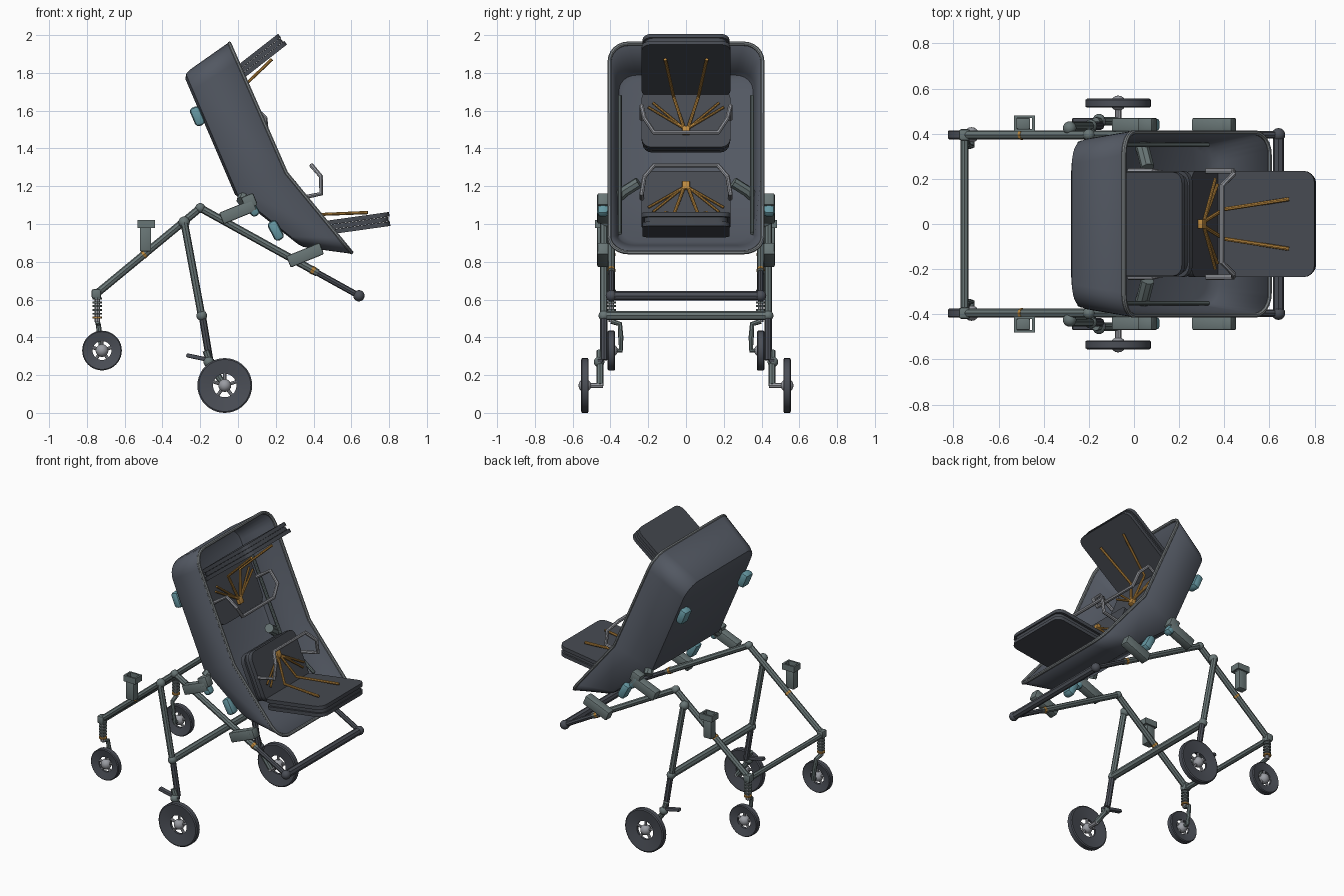
import bpy, bmesh
from math import sin, cos, pi, radians
from mathutils import Vector, Matrix

if "Cube" in bpy.data.objects:
    bpy.data.objects.remove(bpy.data.objects["Cube"])


def material(name, r, g, b):
    m = bpy.data.materials.new(name)
    m.use_nodes = True
    m.diffuse_color = (r, g, b, 1)
    m.node_tree.nodes["Principled BSDF"].inputs["Base Color"].default_value = (r, g, b, 1)
    return m


SHELL = material("slate shell", .085, .097, .122)
FABRIC = material("dark fabric", .062, .069, .083)
RUBBER = material("dark rubber", .07, .077, .094)
FRAME = material("grey green frame", .14, .18, .18)
STEEL = material("light steel", .32, .33, .36)
TRIM = material("grey trim", .2, .22, .23)
STRAP = material("orange strap", .5, .25, .05)
TEAL = material("teal clip", .13, .31, .36)


def finish(name, bm, mat):
    bmesh.ops.recalc_face_normals(bm, faces=bm.faces)
    me = bpy.data.meshes.new(name)
    bm.to_mesh(me)
    bm.free()
    me.materials.append(mat)
    ob = bpy.data.objects.new(name, me)
    bpy.context.collection.objects.link(ob)
    smooth(ob)
    return ob


def activate(ob):
    bpy.ops.object.select_all(action='DESELECT')
    ob.select_set(True)
    bpy.context.view_layer.objects.active = ob


def smooth(ob):
    activate(ob)
    bpy.ops.object.shade_smooth_by_angle(angle=radians(35))


def tube(name, pts, r, mat, cyclic=False):
    cu = bpy.data.curves.new(name, 'CURVE')
    cu.dimensions = '3D'
    cu.bevel_depth = r
    cu.bevel_resolution = 2
    cu.use_fill_caps = True
    sp = cu.splines.new('POLY')
    sp.points.add(len(pts) - 1)
    for p, co in zip(sp.points, pts):
        p.co = (*co, 1)
    sp.use_cyclic_u = cyclic
    cu.materials.append(mat)
    ob = bpy.data.objects.new(name, cu)
    bpy.context.collection.objects.link(ob)
    activate(ob)
    bpy.ops.object.convert(target='MESH')
    smooth(bpy.context.object)


def box(name, M, size, mat, axis=None, radius=.02):
    """Box placed by a matrix; edges along one axis (or all edges) are rounded."""
    bm = bmesh.new()
    bmesh.ops.create_cube(bm, size=1)
    bmesh.ops.scale(bm, vec=size, verts=bm.verts)
    edges = list(bm.edges)
    if axis is not None:
        edges = [e for e in edges
                 if abs((e.verts[0].co - e.verts[1].co).normalized()[axis]) > .9]
    if radius:
        bmesh.ops.bevel(bm, geom=edges, offset=radius, segments=4 if axis is not None else 2,
                        affect='EDGES', profile=.5)
    bm.transform(M)
    return finish(name, bm, mat)


def at(x, y, z, tilt=0):
    return Matrix.Translation((x, y, z)) @ Matrix.Rotation(radians(-tilt), 4, 'Y')


def ball(name, co, r, mat):
    bm = bmesh.new()
    bmesh.ops.create_uvsphere(bm, u_segments=16, v_segments=10, radius=r)
    bm.transform(Matrix.Translation(co))
    finish(name, bm, mat)


# Tub shell: bent back panel with flared rounded walls
BACK = [Vector(p) for p in ((-.28, 0, 1.79), (-.01, 0, 1.16), (.34, 0, .885))]
RIM = [Vector(p) for p in ((-.045, 0, 1.955), (.255, 0, 1.27), (.60, 0, .85))]
KINK = .58


def tub_point(s, y, d):
    i, f = (0, s / KINK) if s < KINK else (1, (s - KINK) / (1 - KINK))
    p = BACK[i].lerp(BACK[i + 1], f).lerp(RIM[i].lerp(RIM[i + 1], f), d)
    return Vector((p.x, y, p.z))


def tub_loop(d, w, inset, r=.1):
    rs = r / 1.25
    arc = [k * pi / 12 for k in range(7)]
    half = [(inset + rs * (1 - cos(a)), w - r + r * sin(a)) for a in arc]
    half += [(KINK, w)]
    half += [(1 - inset - rs * (1 - sin(a)), w - r + r * cos(a)) for a in arc]
    loop = half + [(s, -y) for s, y in reversed(half)]
    return [tub_point(s, y, d) for s, y in loop]


bm = bmesh.new()
rows = [[bm.verts.new(p) for p in tub_loop(*a)]
        for a in ((1, .405, 0), (.14, .37, 0), (.04, .36, .005), (0, .335, .02))]
n = len(rows[0])
for a, b in zip(rows, rows[1:]):
    for i in range(n):
        bm.faces.new((a[i], a[(i + 1) % n], b[(i + 1) % n], b[i]))
for i in range(n // 2 - 1):
    b = rows[-1]
    bm.faces.new((b[i], b[i + 1], b[n - 2 - i], b[n - 1 - i]))
tub = finish("tub_shell", bm, SHELL)
solid = tub.modifiers.new("thickness", 'SOLIDIFY')
solid.thickness = .015
solid.offset = 0
tube("tub_rim", tub_loop(1, .405, 0), .011, TRIM, True)

# Two facing seats, mirrored along the tub back
T = Vector((.39, 0, -.92)).normalized()
N = Vector((.92, 0, .39)).normalized()
Y = Vector((0, 1, 0))


def seat(tag, hub, p):
    M = Matrix.Translation(hub) @ Matrix((N, Y, p)).transposed().to_4x4()
    for k, w in enumerate((.47, .44, .46)):
        # backrest layers, then base layers below the sitting surface
        c = Matrix.Translation((-.016 - .034 * k, 0, .065))
        box(f"{tag}_backrest_{k}", M @ c, (.03, w, .33 - .01 * k), FABRIC, 0, .05)
        c = Matrix.Translation((0, 0, .2)) @ Matrix.Rotation(radians(-15), 4, 'Y') \
            @ Matrix.Translation((.205, 0, .014 + .025 * k))
        box(f"{tag}_base_{k}", M @ c, (.45 - (.47 - w) / 2, w, .024), FABRIC, 2, .05)
    box(f"{tag}_buckle", M @ at(.012, 0, -.01), (.025, .04, .045), STRAP, None, .004)

    def local(pts):
        return [M @ Vector(q) for q in pts]
    for s in (1, -1):
        tube(f"{tag}_leg_strap", local([(.015, .01 * s, 0), (.04, .065 * s, .17),
                                        (.31, .11 * s, .272)]), .009, STRAP)
        for off in (0, .025):
            tube(f"{tag}_hip_strap", local([(.015, .01 * s, 0),
                                            (.02, (.2 - off) * s, .12 + off)]), .007, STRAP)
    side = [(.0, .235, .06), (.122, .235, .084), (.157, .22, 0), (.134, .17, -.073)]
    tube(f"{tag}_bumper_bar", local(side + [(a, -y, b) for a, y, b in reversed(side)]),
         .012, STEEL)


seat("upper_seat", Vector((0, 0, 1.50)), -T)
seat("lower_seat", Vector((.295, 0, 1.19)), T)


def wheel(tag, x, y, z, R, hole):
    """Dished tyre ring, spokes and hub, turned about the y axis."""
    bm = bmesh.new()
    prof = [(hole, -.008), (R * .95, -.02), (R, -.015), (R, .015), (R * .95, .02), (hole, .008)]
    seg = 40
    rings = [[bm.verts.new((x + r * cos(2 * pi * i / seg), y + h, z + r * sin(2 * pi * i / seg)))
              for r, h in prof] for i in range(seg)]
    for i in range(seg):
        a, b = rings[i], rings[(i + 1) % seg]
        for k in range(6):
            bm.faces.new((a[k], a[k - 1], b[k - 1], b[k]))
    finish(f"{tag}_tyre", bm, RUBBER)
    for k in range(5):
        a = 2 * pi * k / 5 + pi / 2
        tube(f"{tag}_spoke", [(x, y, z), (x + hole * 1.05 * cos(a), y, z + hole * 1.05 * sin(a))],
             .009, STEEL)
    ball(f"{tag}_hub", (x, y, z), .034, STEEL)


for s, side in ((1, "back"), (-1, "front")):
    y, yl = .395 * s, .435 * s
    # Main frame tubes and joints
    top = Vector((-.2, y, 1.085))
    nose = Vector((-.75, y, .63))
    tail = Vector((.64, y, .62))
    tube(f"{side}_nose_tube", [nose, top], .02, FRAME)
    tube(f"{side}_seat_tube", [top, top.lerp(tail, .74)], .02, FRAME)
    tube(f"{side}_handle_tube", [top.lerp(tail, .72), tail], .016, RUBBER)
    tube(f"{side}_leg_upper", [(-.285, yl, 1.01), (-.19, yl, .5)], .02, FRAME)
    tube(f"{side}_leg_lower", [(-.19, yl, .52), (-.15, yl, .28)], .019, RUBBER)
    ball(f"{side}_top_joint", top, .026, FRAME)
    ball(f"{side}_leg_joint", (-.285, yl - .01 * s, 1.01), .03, FRAME)
    ball(f"{side}_leg_sleeve", (-.192, yl, .515), .028, FRAME)
    ball(f"{side}_handle_end", tail, .03, RUBBER)
    for name, a, b, f in (("nose", nose, top, .45), ("tail", top, tail, .7)):
        tube(f"{side}_{name}_band", [a.lerp(b, f), a.lerp(b, f + .02)], .022, STRAP)

    # Large wheel, swing link and axle
    wheel(f"{side}_large_wheel", -.07, .535 * s, .145, .145, .062)
    tube(f"{side}_swing_link", [(-.17, .455 * s, .33), (-.14, .455 * s, .24),
                                (-.07, .455 * s, .145)], .018, FRAME)
    tube(f"{side}_axle", [(-.07, .44 * s, .145), (-.07, .535 * s, .145)], .014, STEEL)
    box(f"{side}_brake_lever", at(-.2, .455 * s, .29, -12), (.15, .03, .022), RUBBER, None, .006)
    ball(f"{side}_damper", (-.155, .46 * s, .27), .028, FRAME)

    # Small wheel with sprung fork
    wheel(f"{side}_small_wheel", -.72, y, .33, .105, .05)
    tube(f"{side}_caster_post", [(-.745, y, .65), (-.745, y, .48)], .015, STEEL)
    box(f"{side}_caster_head", at(-.75, y, .63), (.05, .05, .05), FRAME, None, .01)
    tube(f"{side}_caster_band", [(-.745, y, .5), (-.745, y, .51)], .026, STRAP)
    for k in range(5):
        z = .52 + .02 * k
        tube(f"{side}_spring_coil", [(-.745, y, z), (-.745, y, z + .01)], .025, FRAME)
    tube(f"{side}_fork", [(-.745, y, .485), (-.74, .35 * s, .47), (-.73, .345 * s, .4),
                          (-.72, .345 * s, .33), (-.72, y, .33)], .014, FRAME)

    # Square holder bracket with an open top
    bx, by = -.485, .445 * s
    box(f"{side}_holder_stem", at(bx - .005, by, .92), (.06, .05, .13), FRAME, None, .006)
    for dx, dy, sx, sy in ((.04, 0, .012, .07), (-.04, 0, .012, .07),
                           (0, .03, .09, .012), (0, -.03, .09, .012)):
        box(f"{side}_holder_wall", at(bx + dx, by + dy, 1.0), (sx, sy, .04), FRAME, None, 0)

    # Tilted seat mounts and teal clips
    for x, z in ((0, 1.065), (.355, .835)):
        box(f"{side}_mount_block", at(x, .44 * s, z, 22), (.19, .06, .065), FRAME, None, .008)
    box(f"{side}_mount_riser", at(.06, .44 * s, 1.12, 22), (.07, .06, .07), FRAME, None, .01)
    box(f"{side}_tail_riser", at(.42, .44 * s, .865, 22), (.05, .06, .06), FRAME, None, .01)
    box(f"{side}_back_clip", at(-.215, .33 * s, 1.57, 23), (.055, .08, .105), TEAL)
    box(f"{side}_mount_clip", at(.07, .44 * s, 1.09, 35), (.05, .06, .11), TEAL)
    box(f"{side}_floor_clip", at(.2, .37 * s, .965, 28), (.055, .07, .11), TEAL)

    # Fittings inside the tub
    tube(f"{side}_inner_peg", [(.02, .38 * s, 1.12), (.04, .33 * s, 1.17),
                               (.06, .25 * s, 1.22)], .03, FRAME)
    tube(f"{side}_inner_rail", [(-.16, .35 * s, 1.68), (.08, .35 * s, 1.14),
                                (.33, .35 * s, .95)], .01, FRAME)

# Crossbars joining the two sides
for name, x, z, w, r, mat in (("leg_crossbar", -.192, .515, .43, .024, FRAME),
                              ("nose_crossbar", -.75, .62, .39, .018, FRAME),
                              ("handle_crossbar", .64, .62, .39, .025, RUBBER)):
    tube(name, [(x, -w, z), (x, w, z)], r, mat)
